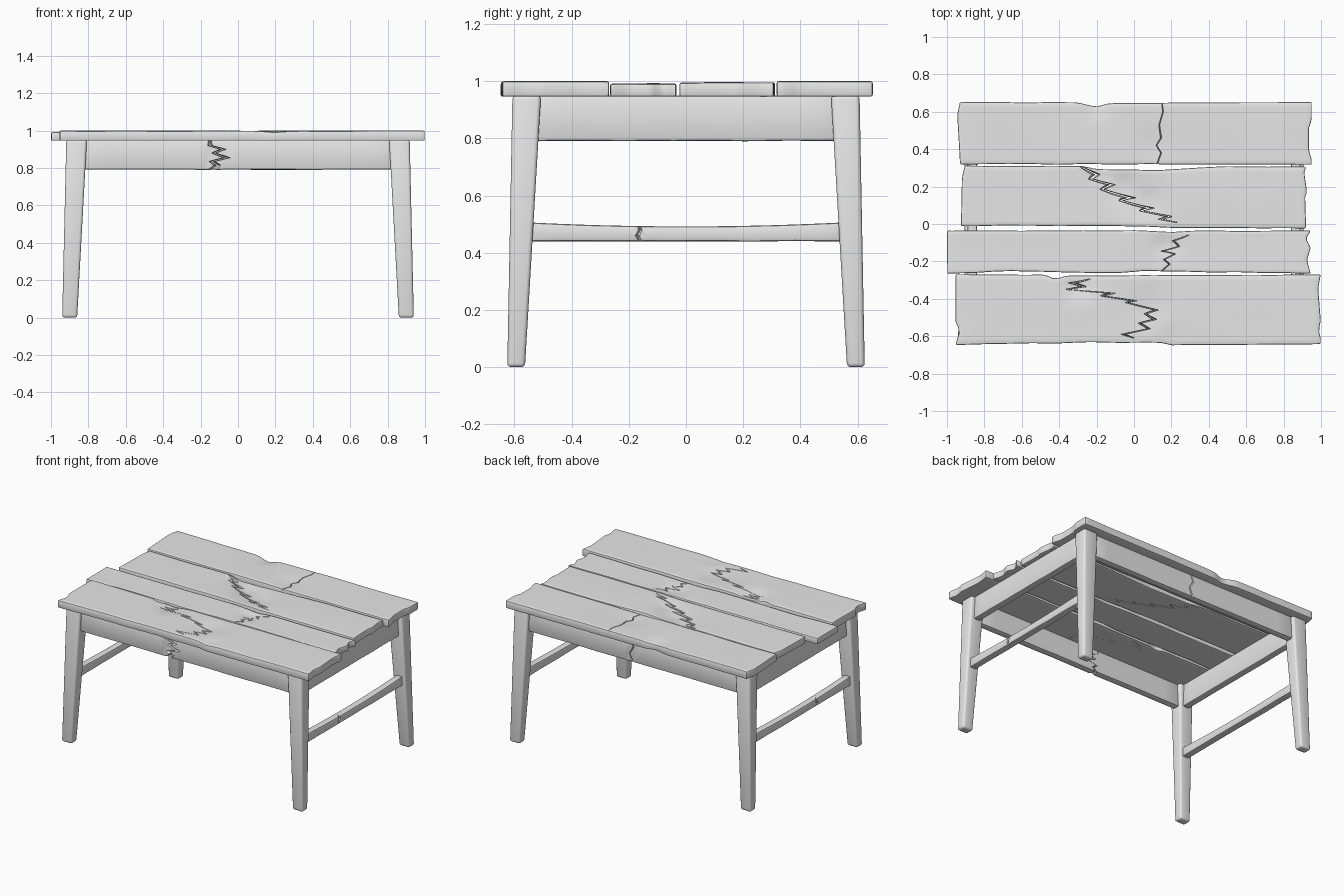
import bpy, bmesh, math
from mathutils import Vector, noise

if "Cube" in bpy.data.objects:
    bpy.data.objects.remove(bpy.data.objects["Cube"])

wood = bpy.data.materials.new("grey_wood")
wood.diffuse_color = (0.8, 0.8, 0.8, 1)
wood.use_nodes = True
wood.node_tree.nodes["Principled BSDF"].inputs["Base Color"].default_value = wood.diffuse_color


def make(name, bm):
    bmesh.ops.recalc_face_normals(bm, faces=bm.faces)
    me = bpy.data.meshes.new(name)
    bm.to_mesh(me)
    bm.free()
    me.materials.append(wood)
    ob = bpy.data.objects.new(name, me)
    bpy.context.collection.objects.link(ob)
    return ob


def select(ob):
    bpy.ops.object.select_all(action='DESELECT')
    ob.select_set(True)
    bpy.context.view_layer.objects.active = ob


def bevel(ob, width, segments=2):
    select(ob)
    m = ob.modifiers.new("bevel", 'BEVEL')
    m.width, m.segments, m.limit_method = width, segments, 'ANGLE'
    m.angle_limit = math.radians(50)
    bpy.ops.object.modifier_apply(modifier=m.name)


def smooth(ob):
    select(ob)
    bpy.ops.object.shade_smooth_by_angle(angle=math.radians(35))


def crack(ob, pts, side, inward):
    """Cut a jagged V groove; pts are (point, half width)."""
    bm = bmesh.new()
    side, inward = Vector(side), Vector(inward)
    rings = [[bm.verts.new(Vector(p) + o) for o in (side * w, inward, side * -w)]
             for p, w in pts]
    for a, b in zip(rings, rings[1:]):
        for i in range(3):
            j = (i + 1) % 3
            bm.faces.new((a[i], a[j], b[j], b[i]))
    bm.faces.new(rings[0])
    bm.faces.new(rings[-1][::-1])
    bmesh.ops.triangulate(bm, faces=bm.faces)
    cutter = make("crack_cutter", bm)
    select(ob)
    m = ob.modifiers.new("crack", 'BOOLEAN')
    m.operation, m.solver, m.object = 'DIFFERENCE', 'EXACT', cutter
    bpy.ops.object.modifier_apply(modifier=m.name)
    bpy.data.objects.remove(cutter)


def lerp_table(table, t):
    if t <= table[0][0]:
        return table[0][1]
    for (a, p), (b, q) in zip(table, table[1:]):
        if t <= b:
            return p + (q - p) * (t - a) / (b - a)
    return table[-1][1]


def plank(name, left, right, front, back, top, dents, cracks, depth):
    """left/right: (share of width, x); front/back: (x, y); dents: (x, y, radius, depth)."""
    bm = bmesh.new()
    bmesh.ops.create_grid(bm, x_segments=64, y_segments=12, size=0.5)
    for v in bm.verts:
        s, t = v.co.x + 0.5, v.co.y + 0.5
        x0, x1 = lerp_table(left, t), lerp_table(right, t)
        x = x0 + (x1 - x0) * s
        y0, y1 = lerp_table(front, x), lerp_table(back, x)
        y = y0 + (y1 - y0) * t
        y += 0.003 * noise.noise((x * 6, t * 2, top * 90))
        z = top + 0.003 * noise.noise((x * 3, y * 4, 2))
        for dx, dy, r, d in dents:
            z -= d * math.exp(-((x - dx) ** 2 + (y - dy) ** 2) / (r * r))
        v.co = (x, y, min(z, 1.0))
    ext = bmesh.ops.extrude_face_region(bm, geom=bm.faces[:], use_keep_orig=True)
    for v in ext["geom"]:
        if isinstance(v, bmesh.types.BMVert):
            v.co.z = 0.946
    ob = make(name, bm)
    bevel(ob, 0.007)
    crack(ob, [((x, y, 1.015), w) for x, y, w in cracks], (1, 0, 0), (0, 0, -depth))
    smooth(ob)


# Table top: four worn, split planks
plank("plank_back", [(0, -.93), (.8, -.945), (1, -.93)],
      [(0, .95), (.12, .95), (.2, .935), (.6, .935), (.7, .95), (1, .95)],
      [(-1, .32), (1, .318)],
      [(-.93, .652), (-.3, .65), (-.24, .635), (-.2, .628), (-.13, .646), (.95, .653)],
      .999, [(.1, .42, .09, .008), (-.2, .63, .06, .012)],
      [(.15, .66, .002), (.155, .6, .004), (.135, .53, .004), (.145, .46, .008),
       (.12, .42, .006), (.145, .38, .006), (.12, .31, .005)], .04)
plank("plank_middle_back", [(0, -.925), (.8, -.92), (1, -.905)],
      [(0, .92), (.5, .915), (.6, .925), (.9, .91), (1, .92)],
      [(-.92, -.01), (-.1, -.01), (.2, -.02), (.92, -.022)],
      [(-.92, .311), (-.28, .31), (-.2, .295), (.1, .287), (.3, .298), (.5, .31), (.92, .305)],
      .995, [(-.05, .21, .1, .02), (.06, .11, .08, .014), (-.18, .27, .06, .012)],
      [(-.28, .305, .012), (-.2, .265, .035), (-.23, .24, .02), (-.12, .21, .04),
       (-.17, .185, .02), (-.02, .14, .06), (-.07, .125, .02), (.08, .085, .05),
       (.04, .07, .02), (.19, .04, .025), (.14, .025, .015), (.23, .008, .01)], .085)
plank("plank_middle_front", [(0, -.998), (1, -1.0)],
      [(0, .945), (.3, .925), (.6, .945), (.8, .92), (1, .945)],
      [(-1, -.266), (-.65, -.252), (-.1, -.263), (.05, -.252), (.94, -.264)],
      [(-1, -.036), (0, -.034), (.2, -.042), (.3, -.036), (.94, -.036)],
      .991, [(.17, -.11, .07, .014)],
      [(.29, -.06, .006), (.21, -.09, .02), (.24, -.12, .012), (.15, -.145, .025),
       (.22, -.16, .012), (.16, -.19, .012), (.19, -.215, .01), (.15, -.25, .006)], .055)
plank("plank_front", [(0, -.955), (.2, -.932), (.33, -.955), (1, -.953)],
      [(0, .998), (.15, .998), (.2, .975), (.28, 1.0), (.8, .985), (1, .998)],
      [(-.955, -.645), (-.2, -.633), (.15, -.636), (.2, -.648), (1, -.642)],
      [(-.955, -.27), (-.48, -.27), (-.42, -.297), (-.36, -.276), (1, -.27)],
      .999, [(-.3, -.32, .08, .018), (.08, -.44, .1, .012), (.2, -.62, .07, .008)],
      [(-.24, -.295, .01), (-.33, -.315, .04), (-.27, -.335, .03), (-.36, -.35, .015),
       (-.12, -.37, .03), (-.17, -.385, .015), (.0, -.41, .025), (-.04, -.42, .012),
       (.12, -.46, .02), (.06, -.48, .012), (.11, -.51, .018), (.03, -.53, .012),
       (.08, -.56, .012), (-.06, -.59, .015), (.0, -.61, .006)], .075)


def beam(name, center, size, sag=0.0):
    """Bevelled bar; sag lowers the middle of its top edge."""
    bm = bmesh.new()
    bmesh.ops.create_cube(bm, size=1)
    axis = 0 if size[0] > size[1] else 1
    long_edges = [e for e in bm.edges
                  if abs(e.verts[0].co[axis] - e.verts[1].co[axis]) > .5]
    bmesh.ops.subdivide_edges(bm, edges=long_edges, cuts=12, use_grid_fill=True)
    for v in bm.verts:
        k = v.co[axis]
        if v.co.z > 0:
            v.co.z -= sag / size[2] * (1 - 4 * k * k)
        else:
            v.co.z += 0.003 / size[2] * noise.noise((k * 7, center[0], center[1]))
        v.co = Vector(a * b for a, b in zip(v.co, size)) + Vector(center)
    ob = make(name, bm)
    bevel(ob, 0.009)
    return ob


# Aprons under the top, long ones split
front = beam("front_apron", (0, -.56, .87), (1.66, .05, .158))
crack(front, [((x, -.60, z), w) for x, z, w in
              [(-.15, .97, .008), (-.15, .92, .015), (-.08, .9, .02), (-.13, .88, .015),
               (-.06, .855, .025), (-.14, .835, .02), (-.11, .815, .025), (-.15, .78, .03)]],
      (1, 0, 0), (0, .08, 0))
back = beam("back_apron", (0, .56, .87), (1.66, .05, .158))
crack(back, [((x, .60, z), w) for x, z, w in
             [(.03, .97, .004), (.0, .9, .008), (.03, .85, .006), (.0, .78, .012)]],
      (1, 0, 0), (0, -.04, 0))
smooth(front)
smooth(back)
for sx, side in ((-1, "left"), (1, "right")):
    smooth(beam(side + "_apron", (sx * .865, 0, .87), (.05, 1.06, .158)))
    # Low side stretchers, slightly worn in the middle
    rail = beam(side + "_stretcher", (sx * .88, 0, .473), (.05, 1.1, .066), .014)
    crack(rail, [((sx * .92, y, z), w) for y, z, w in
                 [(-.165, .52, .004), (-.16, .48, .012), (-.17, .46, .014), (-.16, .43, .004)]],
          (0, 1, 0), (sx * -.035, 0, 0))
    smooth(rail)
    # Tapered, splayed legs
    for sy, end in ((-1, "front"), (1, "back")):
        bm = bmesh.new()
        bmesh.ops.create_cube(bm, size=2)
        for v in bm.verts:
            cx, cy, hx, hy, z = ((.863, .557, .055, .05, .95) if v.co.z > 0
                                 else (.9, .594, .04, .031, 0))
            v.co = (sx * cx + v.co.x * hx, sy * cy + v.co.y * hy, z)
        leg = make(f"{end}_{side}_leg", bm)
        bevel(leg, 0.014, 3)
        smooth(leg)
